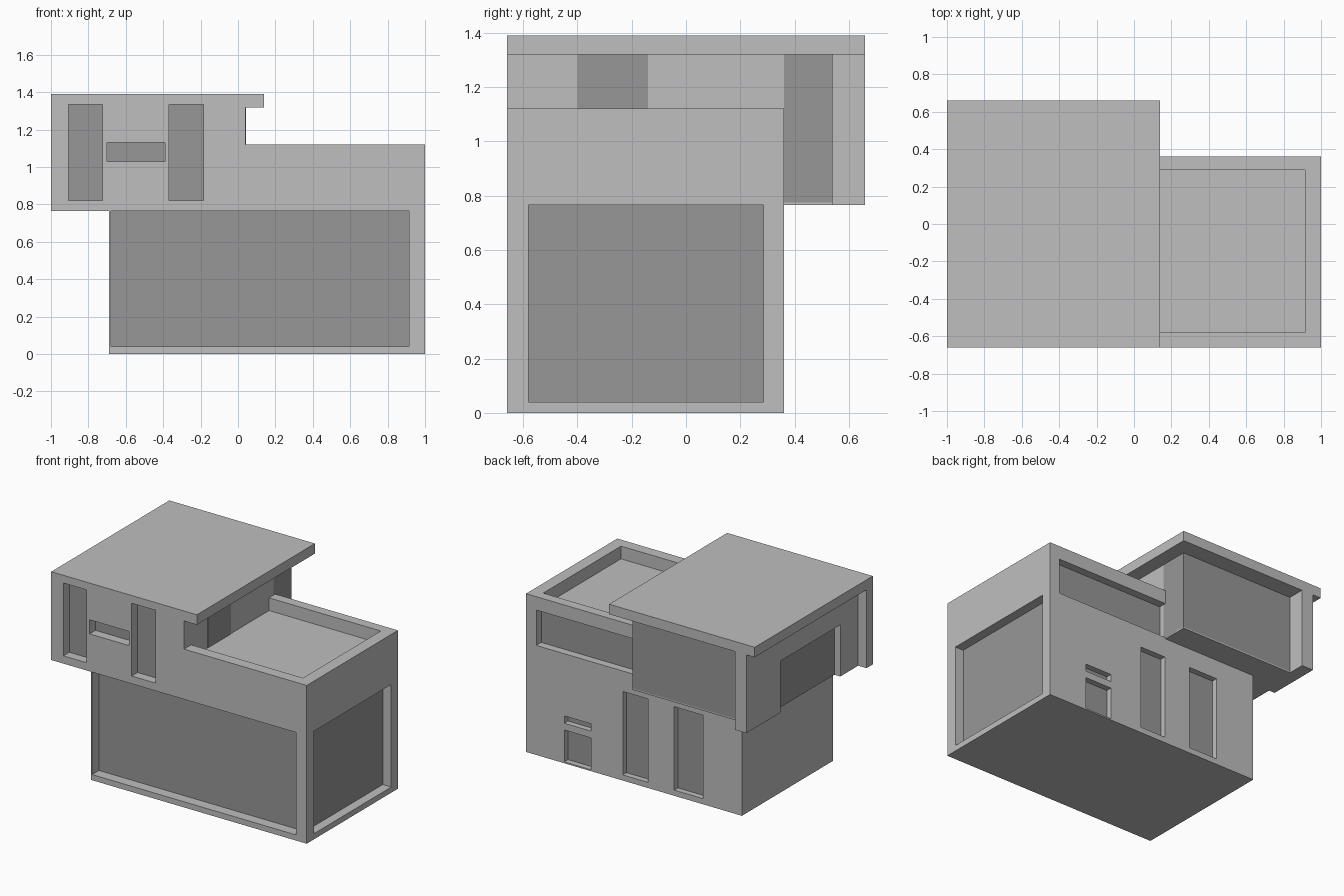
import bpy
import bmesh

old = bpy.data.objects.get("Cube")
if old:
    bpy.data.objects.remove(old, do_unlink=True)


def material(name, value):
    mat = bpy.data.materials.new(name)
    mat.use_nodes = True
    colour = (value, value, value, 1)
    mat.diffuse_color = colour
    mat.node_tree.nodes["Principled BSDF"].inputs["Base Color"].default_value = colour
    return mat


WALL = material("wall_light_grey", 0.52)
GLASS = material("glass_mid_grey", 0.31)


def box(name, x, y, z, mat=WALL):
    """Axis-aligned box from three (low, high) ranges."""
    mesh = bpy.data.meshes.new(name)
    bm = bmesh.new()
    bmesh.ops.create_cube(bm, size=1)
    for v in bm.verts:
        v.co = [r[0] if c < 0 else r[1] for c, r in zip(v.co, (x, y, z))]
    bm.to_mesh(mesh)
    bm.free()
    mesh.materials.append(mat)
    obj = bpy.data.objects.new(name, mesh)
    bpy.context.collection.objects.link(obj)
    return obj


def combine(target, tool, operation):
    """Boolean a tool into the target and remove the tool."""
    tool.hide_render = True
    mod = target.modifiers.new(operation, "BOOLEAN")
    mod.operation, mod.solver, mod.object = operation, "EXACT", tool
    bpy.context.view_layer.objects.active = target
    bpy.ops.object.modifier_apply(modifier=mod.name)
    bpy.data.objects.remove(tool, do_unlink=True)


FLOOR, CEILING, PARAPET, DECK = 0.765, 1.32, 1.12, 1.03
FRONT, BACK, RIGHT, LEFT, INNER = -0.66, 0.36, 1.0, -0.935, 0.04

# House shell: ground floor, upper room and its overhanging parts
shell = box("house_shell", (-0.69, RIGHT), (FRONT, BACK), (0, PARAPET))
for name, x, y, z in (
    ("upper_room", (LEFT, INNER), (FRONT, BACK), (FLOOR, CEILING)),
    ("front_wall", (-1, INNER), (FRONT, -0.59), (FLOOR, CEILING)),
    ("back_post", (LEFT, -0.845), (0.2, 0.66), (FLOOR, CEILING)),
    ("bay_floor", (-0.87, INNER), (0.3, 0.54), (FLOOR, FLOOR + 0.01)),
    ("roof_slab", (-1, 0.14), (FRONT, 0.66), (CEILING - 0.001, 1.39)),
):
    combine(shell, box(name, x, y, z), "UNION")

# Sunken roof terrace
combine(shell, box("terrace_cut", (INNER, 0.915), (-0.58, 0.29), (DECK, 1.25)), "DIFFERENCE")


def window(name, axis, face, inward, depth, span, z, open_below=0):
    """Recess an opening in the shell and put a thin pane at its back."""
    def ranges(a, b, low):
        across = (min(a, b), max(a, b))
        pair = (across, span) if axis == 0 else (span, across)
        return (*pair, (low, z[1]))
    back = face + inward * depth
    if depth:
        cutter = box("cutter", *ranges(face - inward * 0.1, back, z[0] - open_below))
        combine(shell, cutter, "DIFFERENCE")
    box(name, *ranges(back - 0.004, back + 0.004, z[0]), GLASS)


# Front windows
window("front_picture_window", 1, FRONT, 1, 0.08, (-0.68, 0.915), (0.04, FLOOR))
window("front_tall_window_right", 1, FRONT, 1, 0.07, (-0.905, -0.725), (0.82, 1.335))
window("front_tall_window_left", 1, FRONT, 1, 0.07, (-0.37, -0.185), (0.82, 1.335))
window("front_slot_window", 1, FRONT, 1, 0.07, (-0.7, -0.39), (1.03, 1.13))

# Side windows and terrace door
window("side_picture_window", 0, RIGHT, -1, 0.07, (-0.58, 0.285), (0.04, FLOOR))
window("upper_side_window", 0, LEFT, 1, 0.05, (-0.39, 0.28), (FLOOR, 1.13), 0.05)
window("terrace_door", 0, INNER, -1, 0, (-0.4, -0.14), (DECK, CEILING))

# Back windows
window("back_upper_window", 1, BACK, -1, 0.06, (INNER, 0.92), (0.775, 1.025))
window("back_tall_window_left", 1, BACK, -1, 0.045, (0.045, 0.243), (0.04, 0.63))
window("back_tall_window_right", 1, BACK, -1, 0.045, (-0.385, -0.16), (0.04, 0.63))
window("back_low_window", 1, BACK, -1, 0.045, (0.493, 0.7), (0.01, 0.235))
window("back_slot_window", 1, BACK, -1, 0.045, (0.493, 0.7), (0.283, 0.335))

# Glazed corner bay under the roof
box("glass_bay", (-0.86, INNER), (BACK - 0.02, 0.54), (FLOOR + 0.003, CEILING + 0.003), GLASS)

# Merge coplanar faces of the shell
bm = bmesh.new()
bm.from_mesh(shell.data)
bmesh.ops.remove_doubles(bm, verts=bm.verts, dist=0.0001)
bmesh.ops.dissolve_limit(bm, angle_limit=0.01, verts=bm.verts, edges=bm.edges)
bm.to_mesh(shell.data)
bm.free()
